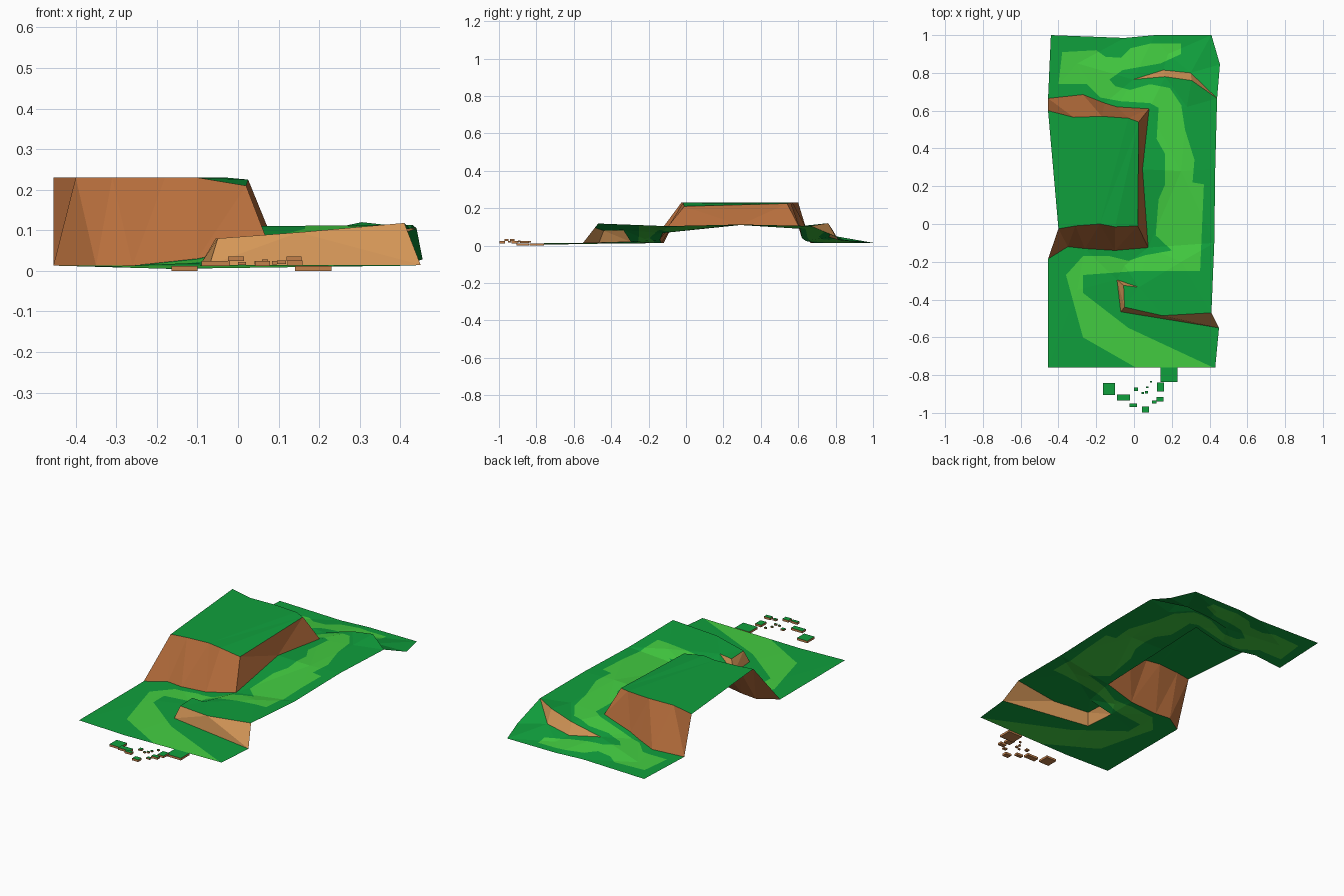
import bpy
from mathutils import Vector
from mathutils.geometry import delaunay_2d_cdt


def material(name, rgb):
    m = bpy.data.materials.new(name)
    m.diffuse_color = (*rgb, 1)
    return m


GRASS = material("grass green", (0.005, 0.35, 0.046))
PATH = material("path light green", (0.056, 0.61, 0.053))
BROWN = material("cliff brown", (0.47, 0.155, 0.045))
TAN = material("small cliff tan", (0.66, 0.305, 0.095))
EARTH = material("block earth", (0.55, 0.22, 0.07))

# Rim and foot of the big plateau, running front left, right side, back left
plateau_rim = [(-.40, -.025, .23), (-.31, -.01, .23), (-.18, .0, .23), (-.10, -.015, .23),
               (.02, -.01, .21), (.025, .54, .225), (-.03, .56, .23), (-.17, .57, .23),
               (-.32, .565, .23), (-.455, .60, .23)]
plateau_foot = [(-.455, -.185, .013), (-.35, -.12, .013), (-.26, -.13, .013), (-.10, -.14, .03),
                (.075, -.125, .067), (.045, .29, .11), (.08, .61, .09), (-.09, .62, .04),
                (-.155, .64, .025), (-.27, .685, .015), (-.455, .665, .015)]

# Small cliff at the front and at the back
front_rim = [(.025, -.335, .083), (-.055, -.325, .08), (-.05, -.44, .08),
             (.15, -.485, .095), (.41, -.47, .118)]
front_foot = [(.025, -.335, .083), (-.09, -.295, .02), (-.07, -.465, .015), (.45, -.55, .015)]
back_rim = [(-.005, .765, .045), (.165, .78, .09), (.305, .76, .12), (.44, .665, .105)]
back_foot = [(-.005, .765, .045), (.155, .815, .03), (.30, .80, .05), (.44, .665, .105)]

# Outer border of the land
border = [plateau_foot[0], (-.455, -.76, .013), (-.17, -.76, .005), (.43, -.76, .013),
          front_foot[-1], front_rim[-1], (.425, -.10, .104), (.43, .29, .113), back_rim[-1],
          (.455, .845, .028), (.41, 1, .015), (.11, 1, .015), (-.05, .985, .015),
          (-.44, 1, .015), plateau_foot[-1], plateau_rim[-1], plateau_rim[0], plateau_foot[0]]
fill = [(-.30, .85, .014), (.18, .90, .02), (.28, .62, .105), (.25, .28, .112),
        (.25, -.20, .102), (-.30, -.35, .012), (-.05, -.22, .035)]

# Winding path outline, draped over the land later
path = [(-.36, -.27), (-.27, -.60), (.01, -.76), (.42, -.76), (-.03, -.55), (-.27, -.365),
        (-.27, -.27), (0, -.25), (.35, -.25), (.37, .21), (.31, .22), (.32, .34), (.27, .50),
        (.25, .63), (.19, .72), (.085, .74), (-.02, .71), (-.10, .73), (-.13, .765),
        (-.06, .815), (.14, .85), (.25, .90), (.25, .955), (.085, .955), (-.02, .93),
        (-.07, .88), (-.15, .885), (-.20, .92), (-.38, .91), (-.40, .74), (-.25, .74),
        (-.18, .67), (-.07, .65), (.085, .64), (.13, .615), (.12, .45), (.165, .37),
        (.165, .21), (.13, .13), (.115, -.06), (.20, -.14), (.06, -.165), (-.03, -.195),
        (-.13, -.17), (-.27, -.17)]


def inside(p, poly):
    hit = False
    for a, b in zip(poly, poly[1:] + poly[:1]):
        if (a[1] > p[1]) != (b[1] > p[1]):
            if p[0] < a[0] + (p[1] - a[1]) / (b[1] - a[1]) * (b[0] - a[0]):
                hit = not hit
    return hit


def cross(a, b, c):
    return (b[0] - a[0]) * (c[1] - a[1]) - (b[1] - a[1]) * (c[0] - a[0])


# Coarse land triangles from the height lines
points, edges = [], []
for line in (border, plateau_rim, plateau_foot, front_rim, front_foot, back_rim, back_foot):
    ids = []
    for p in line:
        if p not in points:
            points.append(p)
        ids.append(points.index(p))
    edges += list(zip(ids, ids[1:]))
points += fill
flat, all_edges, coarse, origin, _, _ = delaunay_2d_cdt(
    [Vector(p[:2]) for p in points], edges, [], 1, 1e-5)
land = [[points[origin[i][0]] for i in f] for f in coarse]
land = [t for t in land if abs(cross(*t)) > 1e-7]


def height(p):
    best, z = -1e9, 0
    for a, b, c in land:
        s = cross(a, b, c)
        w = (cross(p, b, c) / s, cross(a, p, c) / s, cross(a, b, p) / s)
        if min(w) > best:
            best, z = min(w), w[0] * a[2] + w[1] * b[2] + w[2] * c[2]
    return z


# Cut the path outline into the land and colour by region
n = len(flat)
path_edges = [(n + i, n + (i + 1) % len(path)) for i in range(len(path))]
verts, _, faces, _, _, _ = delaunay_2d_cdt(
    list(flat) + [Vector(p) for p in path], list(all_edges) + path_edges, [], 1, 1e-5)
mesh = bpy.data.meshes.new("hill_land")
mesh.from_pydata([(v.x, v.y, height(v)) for v in verts], [], [list(f) for f in faces])
for m in (GRASS, PATH, BROWN, TAN):
    mesh.materials.append(m)
regions = [(plateau_rim + plateau_foot[::-1], 2), (front_rim + front_foot[::-1], 3),
           (back_rim + back_foot[::-1], 3), (path, 1)]
for f in mesh.polygons:
    f.material_index = next((k for poly, k in regions if inside(f.center, poly)), 0)
bpy.context.collection.objects.link(bpy.data.objects.new("hill_land", mesh))

# Loose floating blocks: x, y, width, depth, underside height
blocks = [(.185, -.798, .09, .075, 0), (-.132, -.873, .065, .065, 0),
          (-.055, -.918, .07, .032, .012), (-.005, -.96, .04, .02, .024),
          (.06, -.982, .037, .03, .012), (.107, -.943, .022, .016, .017),
          (.138, -.928, .038, .024, .024), (.14, -.863, .037, .048, .013),
          (.01, -.875, .02, .02, .014), (.067, -.891, .015, .012, .02),
          (.07, -.864, .012, .01, .016), (.09, -.835, .012, .01, .016),
          (.047, -.895, .012, .01, .016)]
for x, y, w, d, z in blocks:
    h = .012 if w > .03 else .008
    bpy.ops.mesh.primitive_cube_add(size=1, location=(x, y, z + h / 2))
    ob = bpy.context.object
    ob.name = "floating_block"
    ob.scale = (w, d, h)
    ob.data.materials.append(EARTH)
    ob.data.materials.append(GRASS)
    for f in ob.data.polygons:
        f.material_index = int(f.normal.z > .5)
